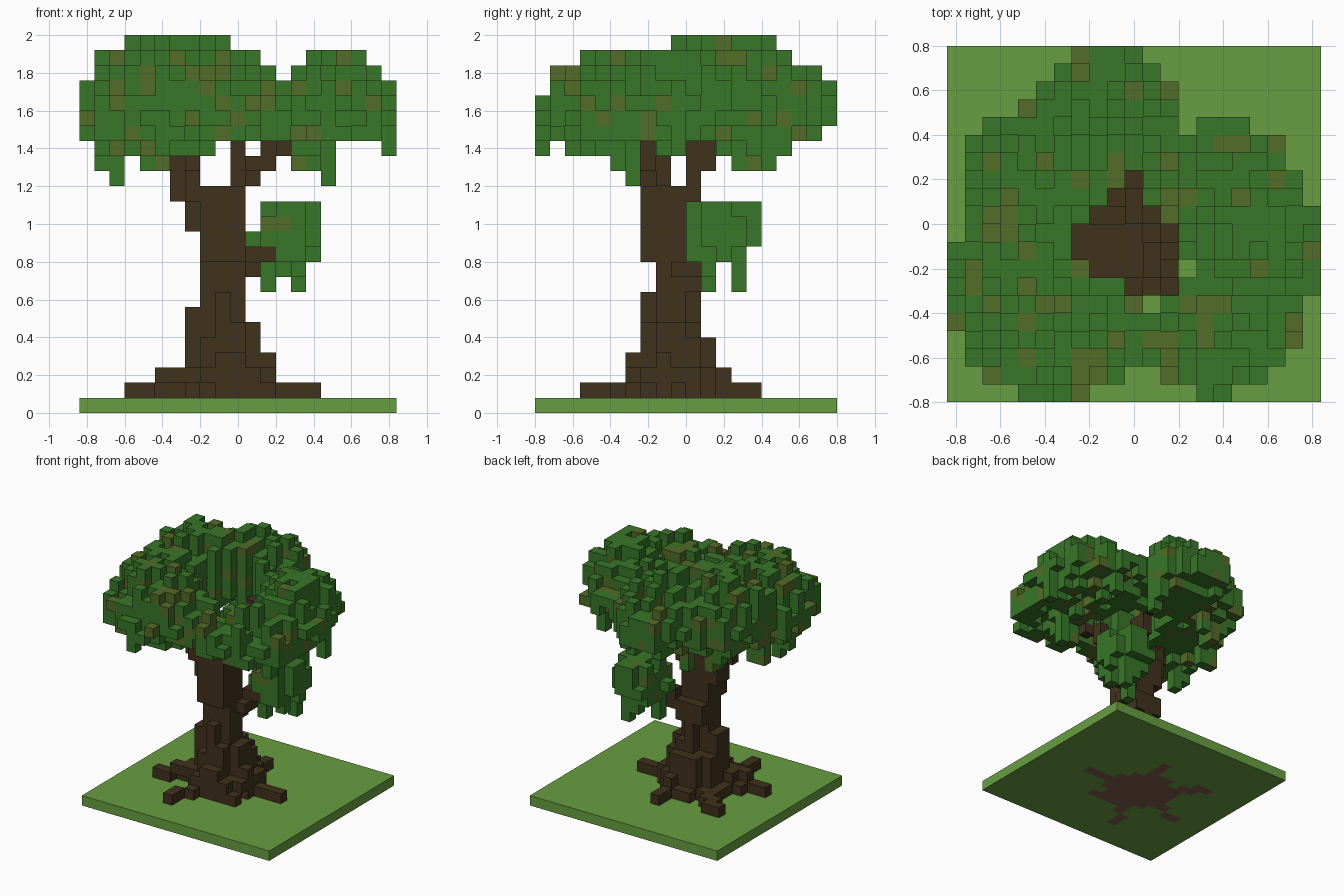
import bpy
import random
from math import floor, hypot

random.seed(11)
CELL = 0.08

if "Cube" in bpy.data.objects:
    bpy.data.objects.remove(bpy.data.objects["Cube"])


def material(name, r, g, b):
    mat = bpy.data.materials.new(name)
    mat.diffuse_color = (r, g, b, 1)
    mat.use_nodes = True
    mat.node_tree.nodes["Principled BSDF"].inputs["Base Color"].default_value = (r, g, b, 1)
    return mat


grass = material("grass green", 0.138, 0.345, 0.054)
bark = material("bark brown", 0.051, 0.031, 0.012)
soil = material("root base brown", 0.22, 0.11, 0.075)
leaf = material("leaf green", 0.04, 0.182, 0.022)
olive = material("olive leaf", 0.088, 0.15, 0.022)


# Cell helpers: every part is a set of (x, y, z) grid cells
def rounded(x0, x1, y0, y1, z0, z1):
    cx, cy = (x0 + x1) / 2, (y0 + y1) / 2
    rx, ry = (x1 - x0 + 1) / 2, (y1 - y0 + 1) / 2
    return {(x, y, z) for x in range(x0, x1 + 1) for y in range(y0, y1 + 1)
            for z in range(z0, z1 + 1) if hypot((x - cx) / rx, (y - cy) / ry) < 1}


def limb(start, end):
    steps = 2 * max(abs(a - b) for a, b in zip(start, end))
    return {tuple(floor(a + (b - a) * s / steps + 0.5) for a, b in zip(start, end))
            for s in range(steps + 1)}


def dome_columns(lobes, drip_chance, dips, inner_floor=0):
    """Fill rounded columns under overlapping lobes, with ragged tops and drips."""
    cells = set()
    for x in range(-10, 11):
        for y in range(-10, 10):
            spans = []
            for cx, cy, cz, rx, ry, up, down in lobes:
                d = hypot((x - cx) / rx, (y - cy) / ry)
                if d < 1:
                    bulge = (1 - d * d) ** 0.45
                    spans.append((cz - down * bulge, cz + up * bulge))
            if spans:
                low = floor(min(s[0] for s in spans) + 0.5)
                high = floor(max(s[1] for s in spans) + 0.5)
                high -= random.choice(dips)
                low += random.choice((0, 0, 1))
                if random.random() < drip_chance:
                    low -= 2
                # The underside rises around the trunk
                if hypot(x + 0.5, y + 1) < 6:
                    low = max(low, inner_floor)
                cells |= {(x, y, z) for z in range(low, max(low, high) + 1)}
    return cells


def above_dip(x, y, z):
    """True above the low saddle between the two front lobes."""
    ahead = (x - y - 0.5) / 1.41
    aside = abs(x + y + 1.5) / 1.41
    return ahead > 0 and z > 18 + 0.5 * ahead + 1.5 * max(0, aside - 1.7)


# Trunk tapering upwards, then leaning to the right
trunk = set()
for box in ((-4, 2, -4, 2, 0, 1), (-3, 2, -4, 1, 2, 2), (-3, 1, -3, 1, 3, 4),
            (-2, 1, -3, 0, 5, 5), (-2, 0, -3, 0, 6, 7), (-2, 0, -2, 0, 8, 9),
            (-2, 0, -3, -1, 10, 14)):
    trunk |= rounded(*box)
trunk |= rounded(-3, -3, -2, -1, 2, 6) | rounded(-3, -3, -2, -1, 12, 14)
trunk |= rounded(2, 2, -2, -2, 2, 3) | rounded(-1, 0, -4, -4, 2, 3)

# Roots spreading over the ground and through the slab
for tip in ((5, -1), (-6, 3), (-7, -3), (-3, -7), (0, 4)):
    for z in (0, 1):
        trunk |= limb((-1, -1, z), (*tip, z)) | limb((0, -4, z), (2, -4, z))
trunk |= limb((-5, -3, 2), (-3, -2, 2)) | limb((-1, 1, 2), (0, 2, 2))

# Branches reaching the crown
for start, end in (((-4, -2, 14), (-4, -2, 16)), ((-4, -2, 16), (-6, -4, 17)),
                   ((-3, -3, 14), (-3, -5, 18)), ((0, -1, 13), (0, 2, 18)),
                   ((1, -2, 15), (1, -3, 16)), ((1, -3, 16), (3, -4, 17)),
                   ((0, -1, 9), (3, 1, 11))):
    trunk |= limb(start, end)
trunk |= rounded(0, 0, 0, 0, 14, 17) | rounded(1, 1, 0, 0, 9, 10)
trunk |= rounded(-3, -3, -3, -3, 14, 18)

# Crown lobes in a ring: front left, left, back, front right, right, right peak
crown = dome_columns(((-4.5, -4, 18.9, 6, 6.3, 4.5, 1.9),
                      (-5, 0.6, 19.5, 4.95, 5.8, 4.9, 1.8),
                      (-1.5, 4.2, 19.5, 4.5, 5.3, 4.2, 1.8),
                      (4.5, -4.5, 19.2, 5.5, 5.7, 2.6, 1.8),
                      (5, -1.8, 19.5, 5.3, 7.1, 2.2, 1.6),
                      (6.3, -0.8, 19.5, 3.9, 4.7, 4, 1)),
                     0.09, (0, 0, 1, 2), 18)
# Open middle
crown = {(x, y, z) for x, y, z in crown
         if hypot((x + 0.2) / 3.1, (y + 1.2) / 2.6) > 1
         and not (x == 0 and 0 < y < 3) and not (x == 1 and -6 < y < 0)
         and not (y == -4 and -1 < x < 3) and not (x == 3 and y == -3)
         and not above_dip(x, y, z)}
crown = {c for c in crown if c[2] < 25} - trunk

# Small leaf cluster hanging from the side branch
cluster = dome_columns(((3.4, 2, 11.4, 2.2, 2.8, 2.1, 1.4),), 0, (0, 0, 1))
for x, y, z in ((2, 1, 8), (4, 3, 8), (4, 1, 9), (3, 3, 9), (5, 2, 10)):
    cluster |= limb((x, y, z), (x, y, 12))
cluster |= {(1, 1, 11)}
cluster -= trunk

ground = {(x, y, 0) for x in range(-10, 11) for y in range(-10, 10)} - trunk
root_base = {c for c in trunk if c[2] == 0}
filled = ground | trunk | crown | cluster


def build(name, cells, mats, fleck_chance=0):
    """Make one mesh from the outer faces of a set of cells."""
    verts, faces, slots = {}, [], []
    for cell in sorted(cells):
        slot = int(random.random() < fleck_chance)
        for axis in range(3):
            for side in (0, 1):
                near = list(cell)
                near[axis] += 2 * side - 1
                if tuple(near) in filled:
                    continue
                face = []
                for u, v in ((0, 0), (1, 0), (1, 1), (0, 1)):
                    p = list(cell)
                    p[axis] += side
                    p[(axis + 1) % 3] += u
                    p[(axis + 2) % 3] += v
                    face.append(verts.setdefault(tuple(p), len(verts)))
                faces.append(face if side else face[::-1])
                slots.append(slot)
    mesh = bpy.data.meshes.new(name)
    mesh.from_pydata([((x - 0.5) * CELL, y * CELL, z * CELL) for x, y, z in verts], [], faces)
    for mat in mats:
        mesh.materials.append(mat)
    for poly, slot in zip(mesh.polygons, slots):
        poly.material_index = slot
    bpy.context.collection.objects.link(bpy.data.objects.new(name, mesh))


build("ground_slab", ground, [grass])
build("root_base", root_base, [soil])
build("trunk_and_branches", trunk - root_base, [bark])
build("leaf_crown", crown, [leaf, olive], 0.17)
build("hanging_leaf_cluster", cluster, [leaf, olive], 0.14)
